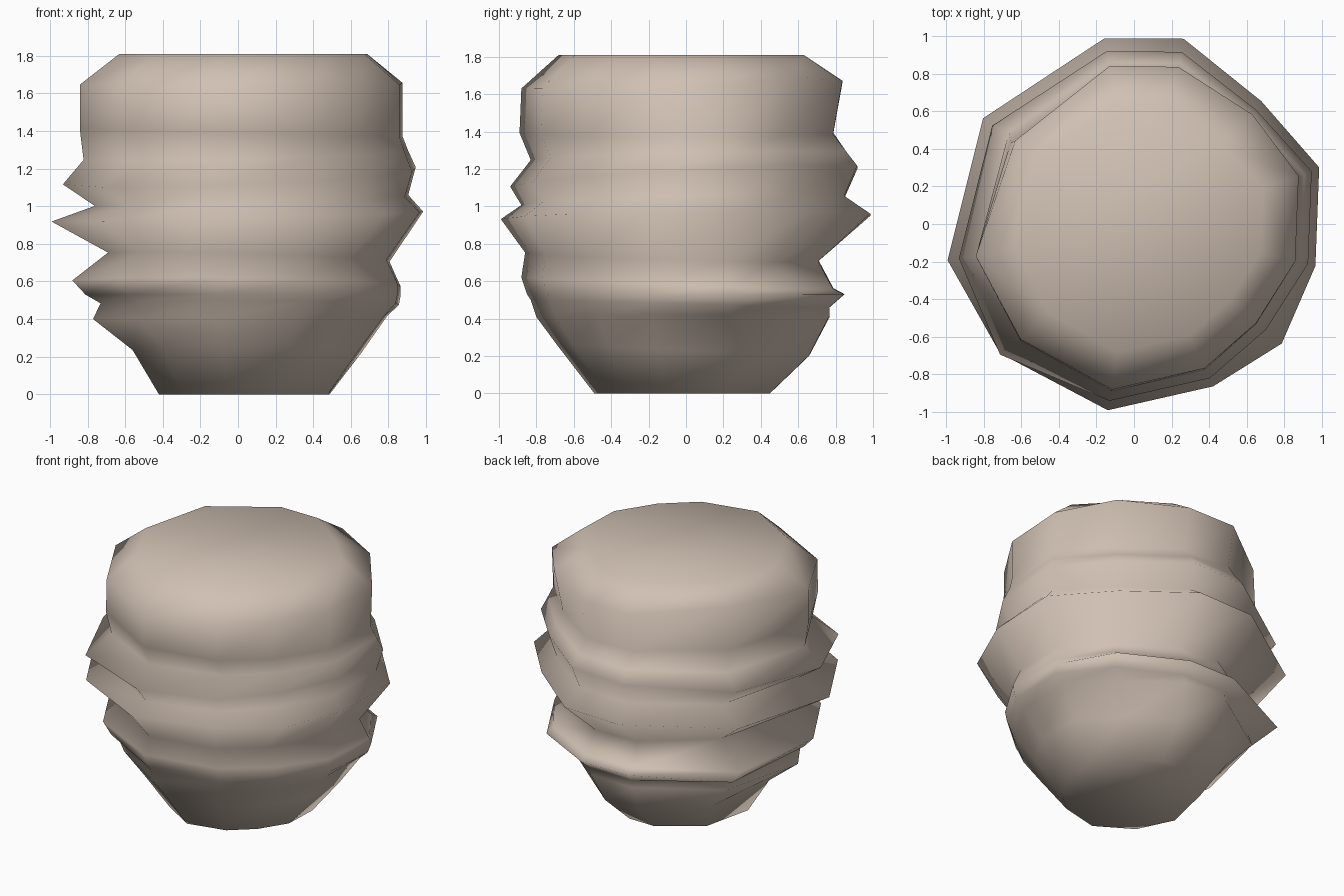
import bpy, bmesh, math

# Single warm stone colour
stone = bpy.data.materials.new("warm_taupe_stone")
stone.diffuse_color = (0.63, 0.53, 0.45, 1)

# Uneven column directions (degrees) and how far each one bulges
COLUMNS = [(17, 1.04), (44, 0.95), (75, 1.03), (99, 1.01), (145, 0.99),
           (191, 1.02), (224, 1.0), (262, 1.01), (296, 0.97), (321, 0.95), (347, 1.0)]

# Ledge profile: height, rise to the right, rise to the back, reach left/right/front/back
RINGS = [
    (0.00, 0.00, 0.00, 0.42, 0.49, 0.49, 0.45),
    (0.23, 0.00, -0.03, 0.56, 0.66, 0.69, 0.66),
    (0.41, 0.01, 0.00, 0.77, 0.80, 0.80, 0.77),
    (0.48, 0.00, -0.02, 0.73, 0.86, 0.83, 0.77),
    (0.53, 0.00, 0.00, 0.81, 0.87, 0.85, 0.85),
    (0.59, -0.01, -0.03, 0.88, 0.87, 0.88, 0.79),
    (0.73, -0.02, -0.02, 0.69, 0.81, 0.86, 0.71),
    (0.945, 0.025, 0.01, 0.99, 0.99, 0.99, 0.99),
    (1.03, 0.025, 0.02, 0.76, 0.91, 0.88, 0.85),
    (1.16, 0.035, 0.05, 0.93, 0.95, 0.94, 0.92),
    (1.27, 0.02, 0.02, 0.82, 0.91, 0.83, 0.86),
    (1.39, -0.02, 0.00, 0.84, 0.88, 0.89, 0.79),
    (1.65, 0.00, 0.02, 0.84, 0.88, 0.88, 0.84),
    (1.81, 0.00, 0.00, 0.63, 0.69, 0.68, 0.63),
]

# Local bulges and hollows: (ring, column) -> (extra radius, extra height)
BUMPS = {(3, 1): (0.06, 0), (4, 1): (0.09, 0), (5, 1): (0.07, 0),
         (4, 4): (0.11, 0), (5, 4): (0.06, 0), (2, 6): (-0.04, 0),
         (7, 9): (0.07, 0), (9, 6): (0.06, 0), (11, 4): (-0.03, 0),
         (12, 4): (-0.06, 0.04), (12, 1): (0.04, 0.03)}

bm = bmesh.new()
loops = []
for r, (z, rise_x, rise_y, left, right, front, back) in enumerate(RINGS):
    loop = []
    for k, (deg, bulge) in enumerate(COLUMNS):
        c, s = math.cos(math.radians(deg)), math.sin(math.radians(deg))
        out, up = BUMPS.get((r, k), (0, 0))
        x = c * (bulge * (right if c > 0 else left) + out)
        y = s * (bulge * (back if s > 0 else front) + out)
        loop.append(bm.verts.new((x, y, z + c * rise_x + s * rise_y + up)))
    loops.append(loop)
for v in loops[0]:
    v.co.z = 0

# Skin between neighbouring ledges, then flat base and crown
n = len(COLUMNS)
for low, high in zip(loops, loops[1:]):
    for i in range(n):
        j = (i + 1) % n
        bm.faces.new((low[i], low[j], high[j], high[i]))
bm.faces.new(loops[0][::-1])
bm.faces.new(loops[-1])
for face in bm.faces:
    face.smooth = True

mesh = bpy.data.meshes.new("layered_boulder")
bm.to_mesh(mesh)
bm.free()
mesh.materials.append(stone)
boulder = bpy.data.objects.new("layered_boulder", mesh)
bpy.context.collection.objects.link(boulder)
